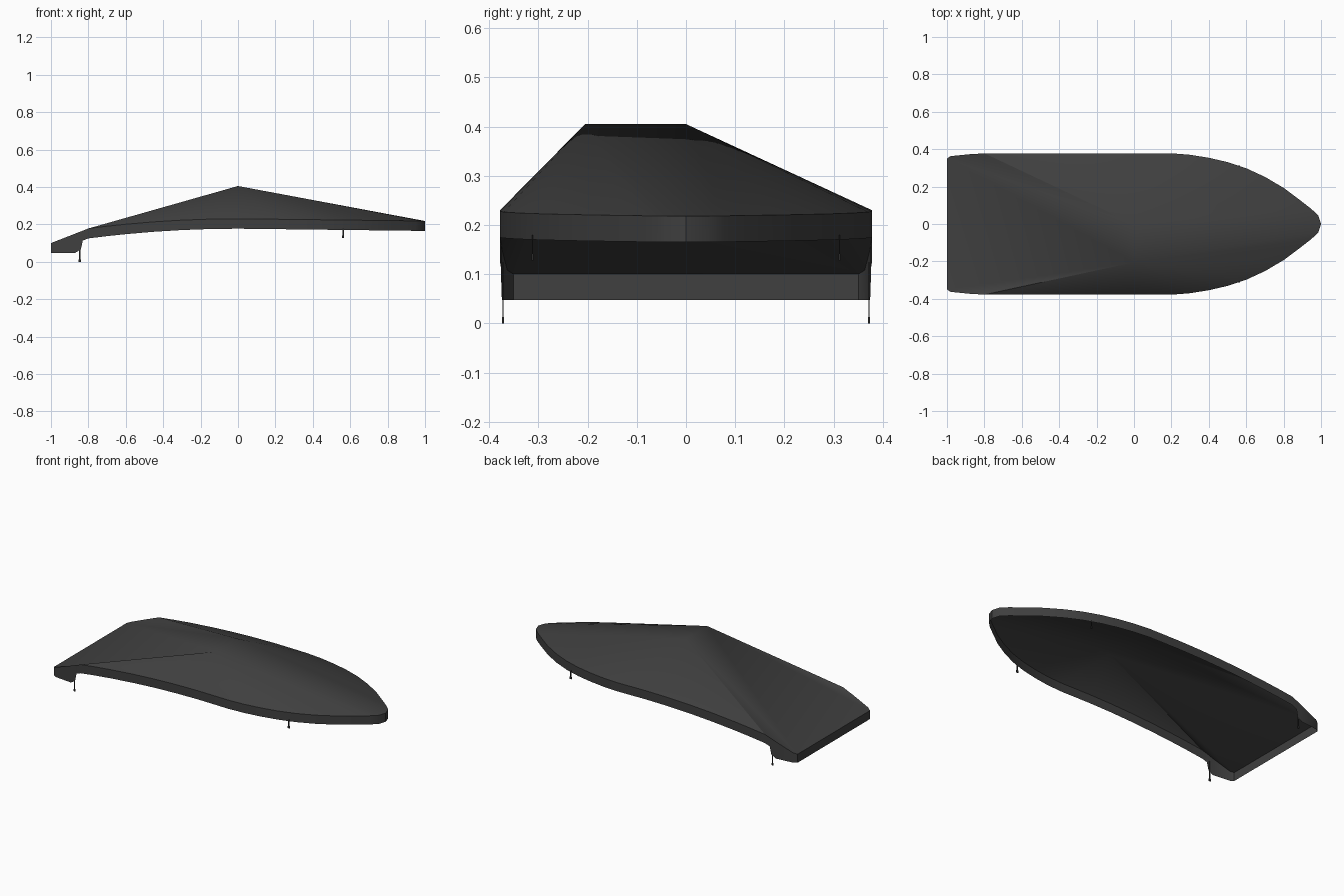
import bpy, bmesh

if "Cube" in bpy.data.objects:
    bpy.data.objects.remove(bpy.data.objects["Cube"])

def material(name, v):
    m = bpy.data.materials.new(name)
    m.diffuse_color = (v, v, v, 1)
    m.use_nodes = True
    m.node_tree.nodes["Principled BSDF"].inputs["Base Color"].default_value = m.diffuse_color
    return m

canvas = material("charcoal canvas", 0.05)
strap_mat = material("dark strap", 0.025)

def finish(name, bm, mat, smooth=False):
    me = bpy.data.meshes.new(name)
    bmesh.ops.recalc_face_normals(bm, faces=bm.faces)
    bm.to_mesh(me)
    bm.free()
    me.materials.append(mat)
    ob = bpy.data.objects.new(name, me)
    bpy.context.collection.objects.link(ob)
    if smooth:
        bpy.ops.object.select_all(action='DESELECT')
        ob.select_set(True)
        bpy.context.view_layer.objects.active = ob
        bpy.ops.object.shade_smooth_by_angle(angle=0.5)
    return ob

# Half outline of the cover, stern to bow
half = [(-1, .35), (-.98, .363), (-.87, .374), (-.84, .375), (-.83, .376), (-.8, .378),
        (-.7, .378), (-.6, .378), (-.45, .378), (-.3, .378), (-.15, .378), (0, .378),
        (.2, .378), (.3, .37), (.4, .354), (.5, .331), (.6, .298), (.7, .252),
        (.8, .193), (.9, .118), (.95, .079), (.985, .045)]

def rim_top(x):
    if x < -.8:
        return .10 + (x + 1) * .39
    return .23 - (.052 * (x / .8) ** 2 if x < 0 else .012 * x)

def rim_bottom(x):
    if x <= -.87:
        return .048          # stern flap
    if x <= -.84:
        return .066
    return rim_top(x) - .053

# Cover: roof fanned up to a short ridge, with a hanging skirt, open below
bm = bmesh.new()
outline = half + [(1, 0)] + [(x, -y) for x, y in reversed(half)]
top = [bm.verts.new((x, y, rim_top(x))) for x, y in outline]
low = [bm.verts.new((x, y, rim_bottom(x))) for x, y in outline]
peak_a = bm.verts.new((0, 0, .405))
peak_b = bm.verts.new((0, -.205, .405))
n, tip = len(outline), len(half)
for i in range(n):
    j = (i + 1) % n
    bm.faces.new((top[i], top[j], low[j], low[i]))
    if j:
        bm.faces.new((top[j], top[i], peak_a if i < tip else peak_b))
bm.faces.new((top[tip], peak_a, peak_b))
bm.faces.new((top[0], top[-1], peak_b, peak_a))
finish("boat_cover", bm, canvas, True)

# Tie-down straps: a thin band with a wider end tab
def box(bm, x, y, z0, z1, w, d):
    r = bmesh.ops.create_cube(bm, size=1)
    for v in r["verts"]:
        v.co = (x + v.co.x * w, y + v.co.y * d, (z0 + z1) / 2 + v.co.z * (z1 - z0))

for label, x, y, z0, z1 in (("stern", -.846, .372, 0, .125), ("bow", .562, .312, .128, .18)):
    for side, s in (("left", 1), ("right", -1)):
        bm = bmesh.new()
        box(bm, x, s * y, z0 + .01, z1, .007, .002)
        box(bm, x, s * y, z0, z0 + .013, .012, .004)
        finish(f"{label}_strap_{side}", bm, strap_mat)
